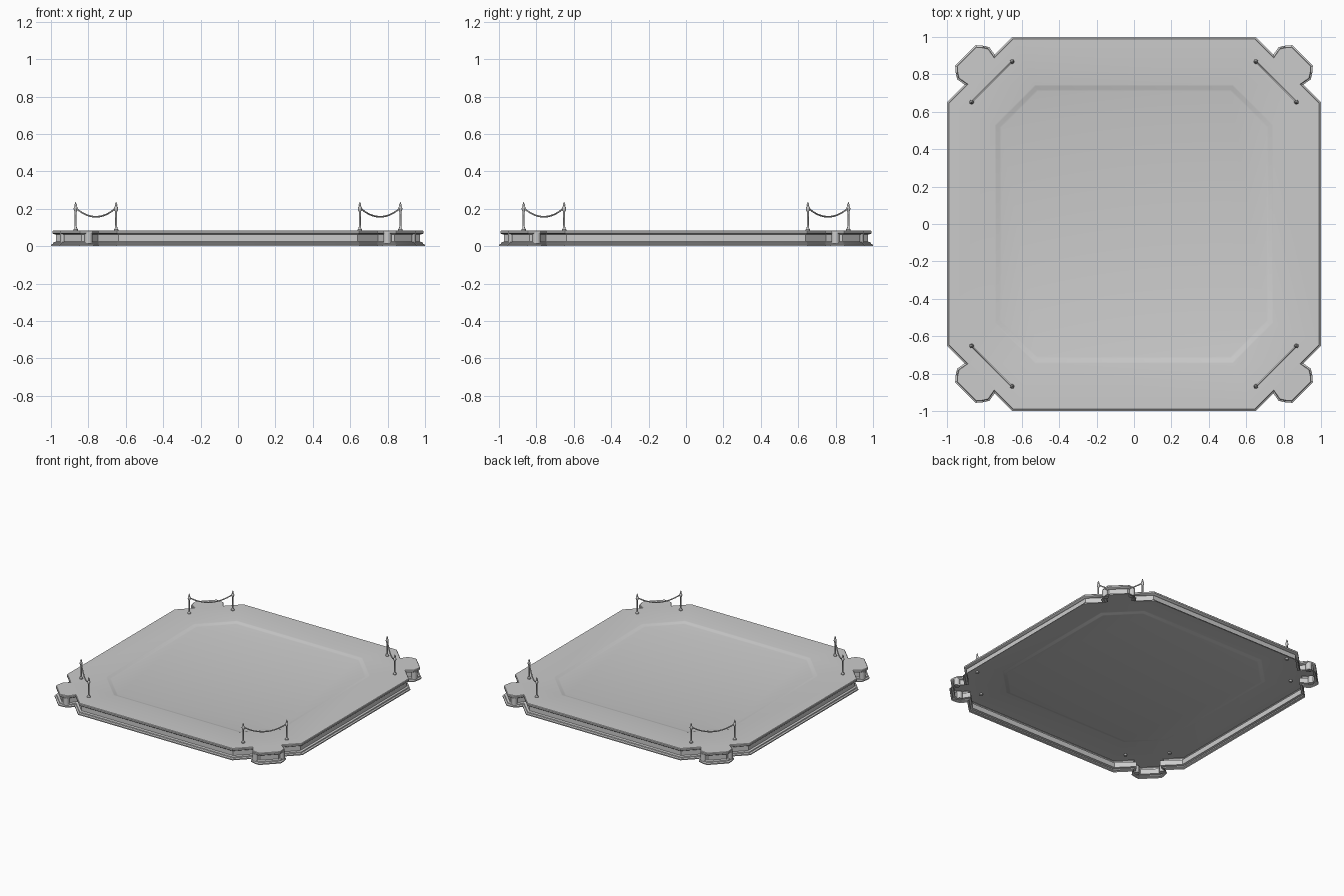
import bpy, bmesh, math
from mathutils import Vector

if "Cube" in bpy.data.objects:
    bpy.data.objects.remove(bpy.data.objects["Cube"])

R2 = math.sqrt(2)
QUADS = [math.radians(45 + 90 * i) for i in range(4)]


def diag(u, v, z, ang):
    """Corner coordinates (u outward along the diagonal, v sideways) to world."""
    c, s = math.cos(ang), math.sin(ang)
    return Vector((u * c - v * s, u * s + v * c, z))


def offset(loop, d):
    """Move a counter-clockwise outline inward by d with mitred corners."""
    out = []
    for i, p in enumerate(loop):
        e1 = (p - loop[i - 1]).normalized()
        e2 = (loop[(i + 1) % len(loop)] - p).normalized()
        n1, n2 = Vector((-e1.y, e1.x, 0)), Vector((-e2.y, e2.x, 0))
        out.append(p + (n1 + n2) * d / (1 + n1.dot(n2)))
    return out


def ring(bm, loop, z):
    return [bm.verts.new((p.x, p.y, z)) for p in loop]


def bridge(bm, a, b):
    for i in range(len(a)):
        j = (i + 1) % len(a)
        bm.faces.new((a[i], a[j], b[j], b[i]))


def finish(bm, name, angle=30):
    bmesh.ops.recalc_face_normals(bm, faces=bm.faces[:])
    me = bpy.data.meshes.new(name)
    bm.to_mesh(me)
    bm.free()
    ob = bpy.data.objects.new(name, me)
    bpy.context.collection.objects.link(ob)
    bpy.ops.object.select_all(action='DESELECT')
    bpy.context.view_layer.objects.active = ob
    ob.select_set(True)
    bpy.ops.object.shade_smooth_by_angle(angle=math.radians(angle))
    return ob


def lathe(name, profile, loc, seg=12):
    bm = bmesh.new()
    rings = [[bm.verts.new((loc.x + r * math.cos(2 * math.pi * k / seg),
                            loc.y + r * math.sin(2 * math.pi * k / seg), z))
              for k in range(seg)] for r, z in profile]
    for a, b in zip(rings, rings[1:]):
        bridge(bm, a, b)
    bm.faces.new(rings[0])
    bm.faces.new(rings[-1])
    return finish(bm, name, 40)


# Platform outline: chamfered square with a lobed pedestal on each corner
half = [(1.167, 0.247), (1.167, 0.113), (1.215, 0.122), (1.25, 0.10), (1.275, 0.077)]
corner = [(u, -v) for u, v in half] + half[::-1]
outline = [diag(u, v, 0, a) for a in QUADS for u, v in corner]

# Platform: moulded rim, open underneath, deck with shallow sunken panel
bm = bmesh.new()
rim = [(0, 0), (0, 0.008), (0.01, 0.013), (0.012, 0.02), (0.026, 0.024),
       (0.026, 0.062), (0.012, 0.066), (0.008, 0.07), (0.008, 0.081), (0.012, 0.085)]
rings = [ring(bm, offset(outline, d), z) for d, z in rim]
for a, b in zip(rings, rings[1:]):
    bridge(bm, a, b)


def octagon(r, c):
    pts = []
    for a in QUADS:
        pts += [diag((r + c) / R2, -(r - c) / R2, 0, a), diag((r + c) / R2, (r - c) / R2, 0, a)]
    return pts


panel = octagon(0.745, 0.53)
inner = [ring(bm, offset(panel, d), z)
         for d, z in [(0, 0.085), (0.008, 0.083), (0.026, 0.077), (0.036, 0.075)]]
for a, b in zip(inner, inner[1:]):
    bridge(bm, a, b)
bm.faces.new(inner[-1])
bm.edges.ensure_lookup_table()
border = []
for loop in (rings[-1], inner[0]):
    for i, v in enumerate(loop):
        w = loop[(i + 1) % len(loop)]
        border.append(bm.edges.get((v, w)) or bm.edges.new((v, w)))
bmesh.ops.triangle_fill(bm, edges=border, use_beauty=True, normal=(0, 0, 1))
finish(bm, "platform")

# Rope barriers and pedestal columns on every corner
post = [(0.012, 0.074), (0.012, 0.09), (0.007, 0.095), (0.0055, 0.11), (0.0055, 0.185),
        (0.009, 0.19), (0.0105, 0.2), (0.009, 0.21), (0.005, 0.214), (0.007, 0.22), (0.001, 0.236)]
U, V = 1.075, 0.153
for n, a in enumerate(QUADS):
    for s in (-1, 1):
        lathe(f"barrier_post_{n}_{s}", post, diag(U, s * V, 0, a))
        lathe(f"pedestal_column_{n}_{s}", [(0.022, 0.015), (0.022, 0.07)], diag(1.222, s * 0.092, 0, a))
    cu = bpy.data.curves.new(f"barrier_rope_{n}", 'CURVE')
    cu.dimensions = '3D'
    cu.bevel_depth = 0.0045
    cu.bevel_resolution = 2
    sp = cu.splines.new('POLY')
    sp.points.add(16)
    for i, p in enumerate(sp.points):
        t = i / 8 - 1
        p.co = (*diag(U, t * V, 0.157 + 0.048 * t * t, a), 1)
    ob = bpy.data.objects.new(cu.name, cu)
    bpy.context.collection.objects.link(ob)
    bpy.ops.object.select_all(action='DESELECT')
    bpy.context.view_layer.objects.active = ob
    ob.select_set(True)
    bpy.ops.object.convert(target='MESH')
